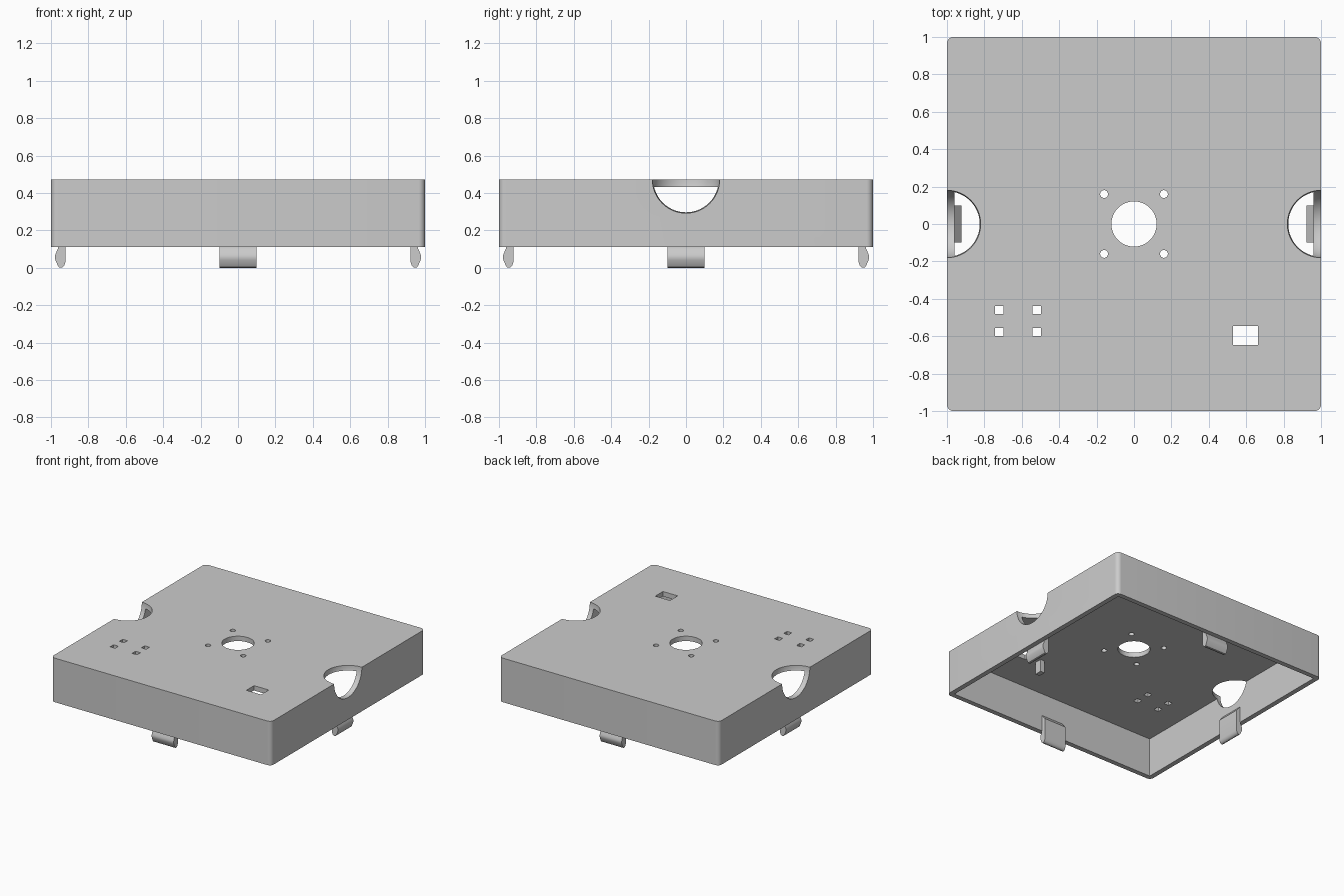
import bpy, bmesh, math

if "Cube" in bpy.data.objects:
    bpy.data.objects.remove(bpy.data.objects["Cube"])

grey = bpy.data.materials.new("light_grey")
grey.diffuse_color = (0.6, 0.6, 0.6, 1)
grey.use_nodes = True
grey.node_tree.nodes["Principled BSDF"].inputs["Base Color"].default_value = grey.diffuse_color


def finish(name, bm, mat=True):
    bmesh.ops.recalc_face_normals(bm, faces=bm.faces)
    me = bpy.data.meshes.new(name)
    bm.to_mesh(me)
    bm.free()
    ob = bpy.data.objects.new(name, me)
    bpy.context.collection.objects.link(ob)
    if mat:
        me.materials.append(grey)
    return ob


def prism(name, pts, z0, z1, mat=True):
    bm = bmesh.new()
    f = bm.faces.new([bm.verts.new((x, y, z0)) for x, y in pts])
    r = bmesh.ops.extrude_face_region(bm, geom=[f])
    for v in r["geom"]:
        if isinstance(v, bmesh.types.BMVert):
            v.co.z = z1
    return finish(name, bm, mat)


def rect(cx, cy, w, h):
    return [(cx + sx * w / 2, cy + sy * h / 2)
            for sx, sy in ((-1, -1), (1, -1), (1, 1), (-1, 1))]


def circle(cx, cy, r, n):
    return [(cx + r * math.cos(2 * math.pi * i / n),
             cy + r * math.sin(2 * math.pi * i / n)) for i in range(n)]


def rounded_square(half, r, n=8):
    pts = []
    for k, (sx, sy) in enumerate(((1, 1), (-1, 1), (-1, -1), (1, -1))):
        for i in range(n + 1):
            a = math.pi / 2 * (k + i / n)
            pts.append((sx * (half - r) + r * math.cos(a),
                        sy * (half - r) + r * math.sin(a)))
    return pts


def smooth(ob):
    bpy.ops.object.select_all(action='DESELECT')
    ob.select_set(True)
    bpy.context.view_layer.objects.active = ob
    bpy.ops.object.shade_smooth_by_angle(angle=math.radians(32))


# Lid shell with rounded upright corners
lid = prism("lid_shell", rounded_square(1.0, 0.035), 0.11, 0.472)

# Cutters: inner cavity, round holes, square holes, slot
cutters = [prism("cavity_cutter", rect(0, 0, 1.92, 1.92), 0.0, 0.432, False),
           prism("centre_hole_cutter", circle(0, 0, 0.121, 64), 0.3, 0.6, False),
           prism("slot_cutter", rect(0.595, -0.596, 0.134, 0.1), 0.3, 0.6, False)]
for sx in (-1, 1):
    for sy in (-1, 1):
        cutters.append(prism("screw_hole_cutter",
                             circle(sx * 0.16, sy * 0.16, 0.021, 24), 0.3, 0.6, False))
        cutters.append(prism("pin_hole_cutter",
                             rect(-0.62 + sx * 0.1, -0.519 + sy * 0.059, 0.044, 0.044),
                             0.3, 0.6, False))

# Spherical finger notches on the two sides
for sx in (-1, 1):
    bm = bmesh.new()
    bmesh.ops.create_uvsphere(bm, u_segments=64, v_segments=32, radius=0.18)
    bmesh.ops.translate(bm, verts=bm.verts, vec=(sx, 0, 0.472))
    cutters.append(finish("notch_cutter", bm, False))

for c in cutters:
    c.hide_render = True
    m = lid.modifiers.new("cut", 'BOOLEAN')
    m.operation = 'DIFFERENCE'
    m.solver = 'EXACT'
    m.object = c
bpy.context.view_layer.update()
bpy.context.view_layer.objects.active = lid
for m in list(lid.modifiers):
    bpy.ops.object.modifier_apply(modifier=m.name)
for c in cutters:
    bpy.data.objects.remove(c, do_unlink=True)
smooth(lid)

# Snap clips, one per side: profile as (outward distance, height)
profile = [(0.923, 0.2), (0.961, 0.245), (0.961, 0.11), (0.964, 0.1), (0.974, 0.077),
           (0.978, 0.064), (0.979, 0.053), (0.976, 0.041), (0.964, 0.012),
           (0.957, 0.003), (0.947, 0.0), (0.937, 0.003), (0.929, 0.012), (0.923, 0.03)]
for i, side in enumerate(("right", "back", "left", "front")):
    bm = bmesh.new()
    f = bm.faces.new([bm.verts.new((u, -0.1, z)) for u, z in profile])
    r = bmesh.ops.extrude_face_region(bm, geom=[f])
    for v in r["geom"]:
        if isinstance(v, bmesh.types.BMVert):
            v.co.y = 0.1
    clip = finish(side + "_snap_clip", bm)
    clip.rotation_euler.z = i * math.pi / 2
    smooth(clip)

# Small peg under the top plate beside the slot
prism("inner_peg", rect(0.42, -0.6, 0.04, 0.06), 0.33, 0.434)
